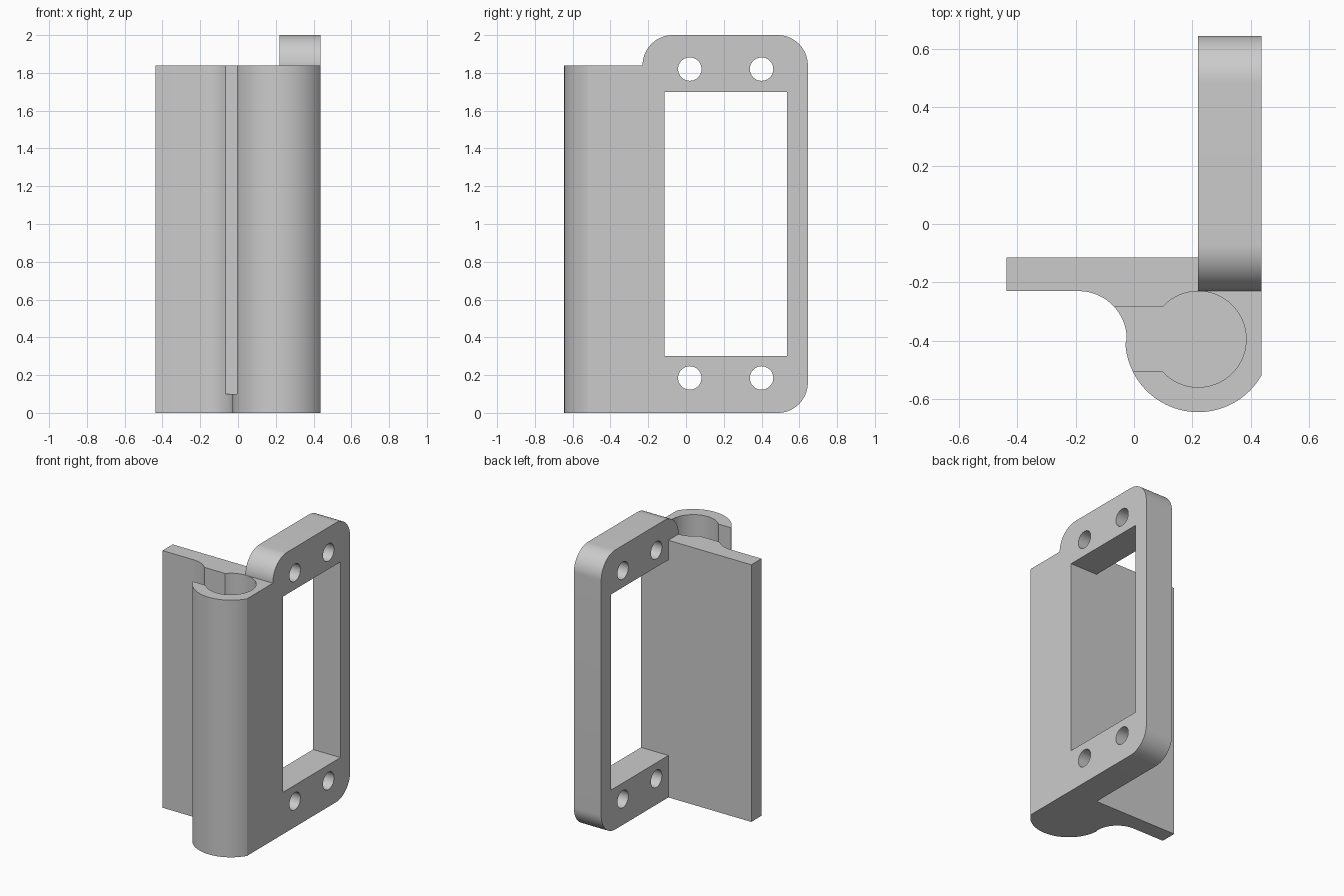
import bpy, bmesh
from math import sin, cos, radians
from mathutils import Vector

cube = bpy.data.objects.get("Cube")
if cube:
    bpy.data.objects.remove(cube, do_unlink=True)

grey = bpy.data.materials.new("plain_grey")
grey.use_nodes = True
colour = (0.6, 0.6, 0.6, 1)
grey.diffuse_color = colour
grey.node_tree.nodes["Principled BSDF"].inputs["Base Color"].default_value = colour


def arc(cx, cy, r, start, end, steps=24):
    angles = [radians(start + (end - start) * i / steps) for i in range(steps + 1)]
    return [(cx + r * cos(a), cy + r * sin(a)) for a in angles]


def prism(name, outline, lo, hi, axis="z"):
    """Extrude a closed outline along z (outline in xy) or x (outline in yz)."""
    bm = bmesh.new()
    place = (lambda p: (p[0], p[1], lo)) if axis == "z" else (lambda p: (lo, p[0], p[1]))
    face = bm.faces.new([bm.verts.new(place(p)) for p in outline])
    ext = bmesh.ops.extrude_face_region(bm, geom=[face])
    move = Vector((0, 0, hi - lo)) if axis == "z" else Vector((hi - lo, 0, 0))
    bmesh.ops.translate(bm, vec=move,
                        verts=[v for v in ext["geom"] if isinstance(v, bmesh.types.BMVert)])
    bmesh.ops.recalc_face_normals(bm, faces=bm.faces)
    mesh = bpy.data.meshes.new(name)
    bm.to_mesh(mesh)
    bm.free()
    mesh.materials.append(grey)
    obj = bpy.data.objects.new(name, mesh)
    bpy.context.collection.objects.link(obj)
    return obj


def combine(target, tool, operation):
    """Apply an exact boolean and discard the tool."""
    mod = target.modifiers.new(operation, "BOOLEAN")
    mod.operation, mod.object, mod.solver = operation, tool, "EXACT"
    bpy.context.view_layer.update()
    graph = bpy.context.evaluated_depsgraph_get()
    mesh = bpy.data.meshes.new_from_object(target.evaluated_get(graph))
    target.modifiers.clear()
    target.data = mesh
    bpy.data.objects.remove(tool, do_unlink=True)


bx, by = 0.22, -0.395                     # barrel axis
barrel_r = 0.25
side = bx + barrel_r * cos(radians(30))   # flat outer side
back, height = -0.115, 1.84

# Flange with a concave fillet running into the barrel
body = prism("hinge_bracket",
             [(-side, back), (-side, -0.23)]
             + arc(-0.19, by, 0.165, 90, 0)
             + arc(bx, by, barrel_r, 180, 330, 40)[1:]
             + [(side, back)], 0, height)

# Mounting plate with three rounded corners
r = 0.16
plate = prism("mounting_plate",
              [(-0.23, 0)]
              + arc(0.645 - r, r, r, -90, 0)
              + arc(0.645 - r, 2 - r, r, 0, 90)
              + arc(-0.23 + r, 2 - r, r, 90, 180), bx, side, "x")

# Rectangular window and four screw holes through the plate
window = prism("window_cutter", [(back, 0.3), (0.535, 0.3), (0.535, 1.7), (back, 1.7)],
               0, 0.6, "x")
combine(plate, window, "DIFFERENCE")
for y in (0.02, 0.4):
    for z in (0.185, 1.82):
        hole = prism("hole_cutter", arc(y, z, 0.062, 0, 360, 40)[:-1], 0, 0.6, "x")
        combine(plate, hole, "DIFFERENCE")

combine(body, plate, "UNION")

# Keyhole channel, closed at the bottom
channel = prism("channel_cutter",
                [(-0.3, -0.505)] + arc(bx, by, 0.1645, 222, 498, 60) + [(-0.3, -0.285)],
                0.1, 2.2)
combine(body, channel, "DIFFERENCE")

bpy.ops.object.select_all(action="DESELECT")
body.select_set(True)
bpy.context.view_layer.objects.active = body
bpy.ops.object.shade_smooth_by_angle(angle=radians(20))
